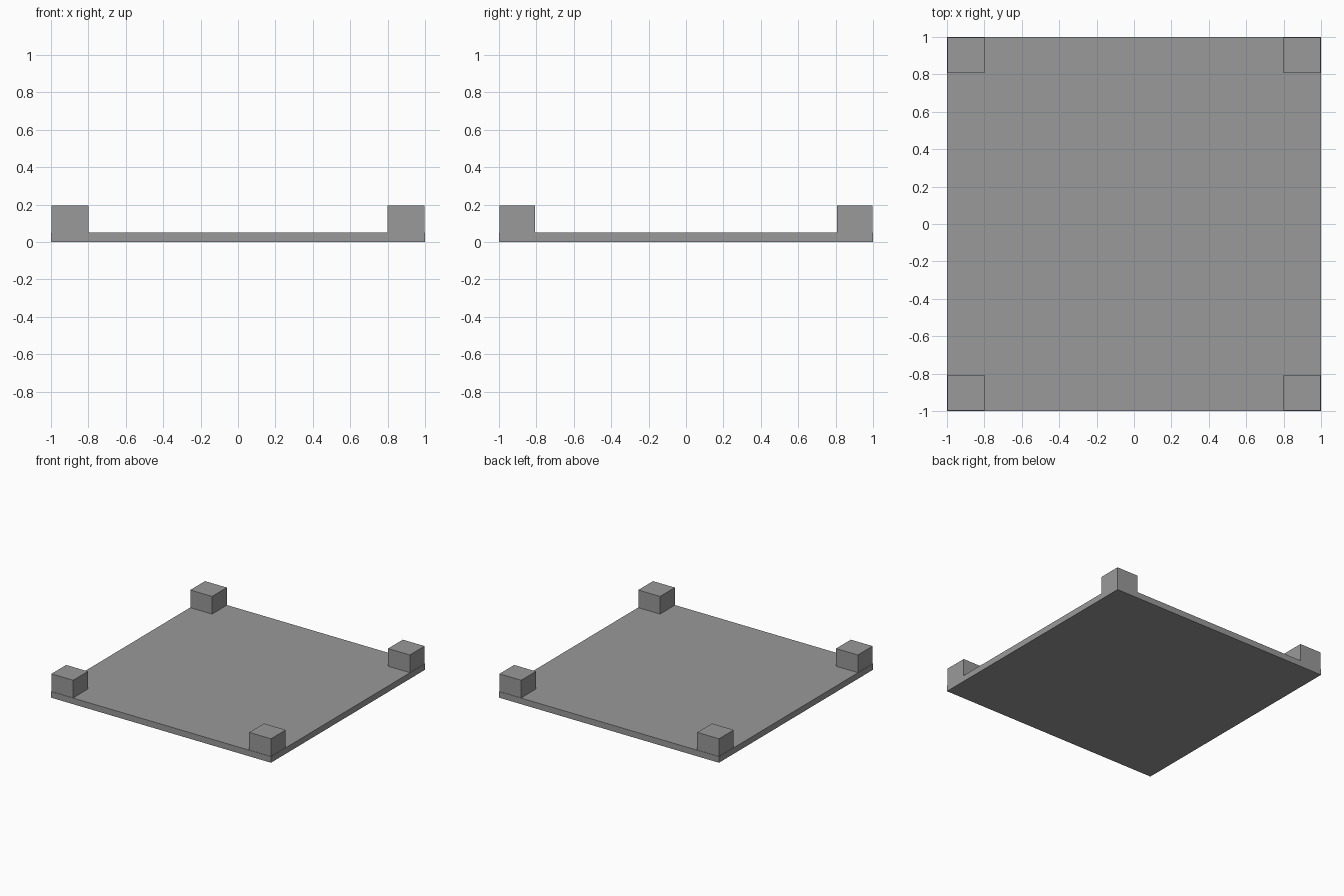
import bpy
from mathutils import Vector

cube = bpy.data.objects.get("Cube")
if cube:
    bpy.data.objects.remove(cube, do_unlink=True)

GREY = (0.32, 0.32, 0.32, 1)
grey = bpy.data.materials.new("plain_grey")
grey.use_nodes = True
grey.diffuse_color = GREY
grey.node_tree.nodes["Principled BSDF"].inputs["Base Color"].default_value = GREY


def box(name, low, high):
    """Flat-shaded box between two opposite corners."""
    low, high = Vector(low), Vector(high)
    bpy.ops.mesh.primitive_cube_add(size=1, location=(low + high) / 2)
    obj = bpy.context.object
    obj.name = name
    obj.scale = high - low
    bpy.ops.object.transform_apply(location=False, rotation=False, scale=True)
    obj.data.materials.append(grey)
    return obj


# Square base slab
SLAB_TOP, BLOCK_TOP = 0.05, 0.195
box("base_slab", (-1, -1, 0), (1, 1, SLAB_TOP))

# One block on each corner, set a hair inside the front and back edges
for side, sx in (("left", 1), ("right", -1)):
    for end, sy in (("front", -1), ("back", 1)):
        xs = sorted((sx * 0.8, sx * 0.998))
        ys = sorted((sy * 0.806, sy * 0.997))
        box(f"{end}_{side}_corner_block",
            (xs[0], ys[0], SLAB_TOP), (xs[1], ys[1], BLOCK_TOP))
